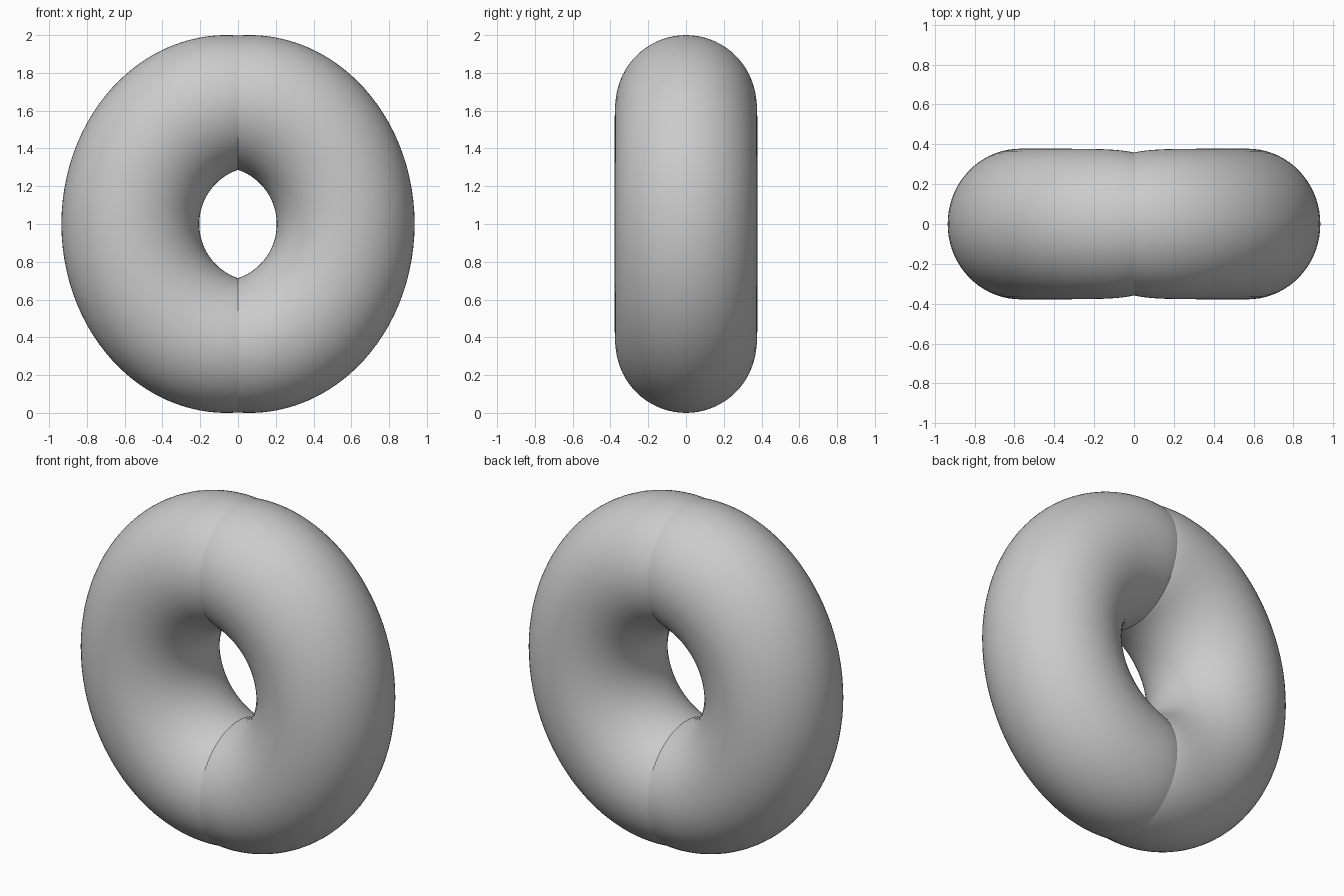
import bpy, bmesh, math
from mathutils import Vector

if "Cube" in bpy.data.objects:
    bpy.data.objects.remove(bpy.data.objects["Cube"])

STEPS, SIDES = 80, 72


def arc_point(cx, rx, rz, s):
    """Point on an ellipse whose ends (s = -1, 1) lie on x = 0."""
    a = s * math.acos(-cx / rx)
    return Vector((cx + rx * math.cos(a), 0, 1 + rz * math.sin(a)))


# Right half of the ring: oval sections swept between an inner and outer arc
bm = bmesh.new()
rings = []
for i in range(STEPS + 1):
    s = math.sin(math.pi * (i / STEPS - 0.5))
    inner = arc_point(-0.098, 0.303, 0.303, s)
    outer = arc_point(0.06, 0.875, 1.0, s)
    mid, half = (inner + outer) / 2, (outer - inner) / 2
    depth = 0.378 - 0.02 * math.exp(-max(mid.x, 0) / 0.08)
    ring = []
    for j in range(SIDES):
        t = 2 * math.pi * j / SIDES
        p = mid + half * math.cos(t) + Vector((0, depth * math.sin(t), 0))
        if i in (0, STEPS):
            p.x = 0
        ring.append(bm.verts.new(p))
    rings.append(ring)
for a, b in zip(rings, rings[1:]):
    for j in range(SIDES):
        k = (j + 1) % SIDES
        bm.faces.new((a[j], a[k], b[k], b[j]))
bmesh.ops.recalc_face_normals(bm, faces=bm.faces)
# Make sure the shell faces outward
probe = max(bm.faces, key=lambda f: f.calc_center_median().x)
if probe.normal.x < 0:
    bmesh.ops.reverse_faces(bm, faces=bm.faces)
mesh = bpy.data.meshes.new("ring")
bm.to_mesh(mesh)
bm.free()
ring_obj = bpy.data.objects.new("ring", mesh)
bpy.context.collection.objects.link(ring_obj)

# Mirror across x = 0, which leaves the creased seam
mirror = ring_obj.modifiers.new("mirror", 'MIRROR')
mirror.use_axis[0] = True
mirror.merge_threshold = 0.0005
bpy.context.view_layer.objects.active = ring_obj
ring_obj.select_set(True)
bpy.ops.object.modifier_apply(modifier="mirror")
bpy.ops.object.shade_smooth_by_angle(angle=math.radians(20))
